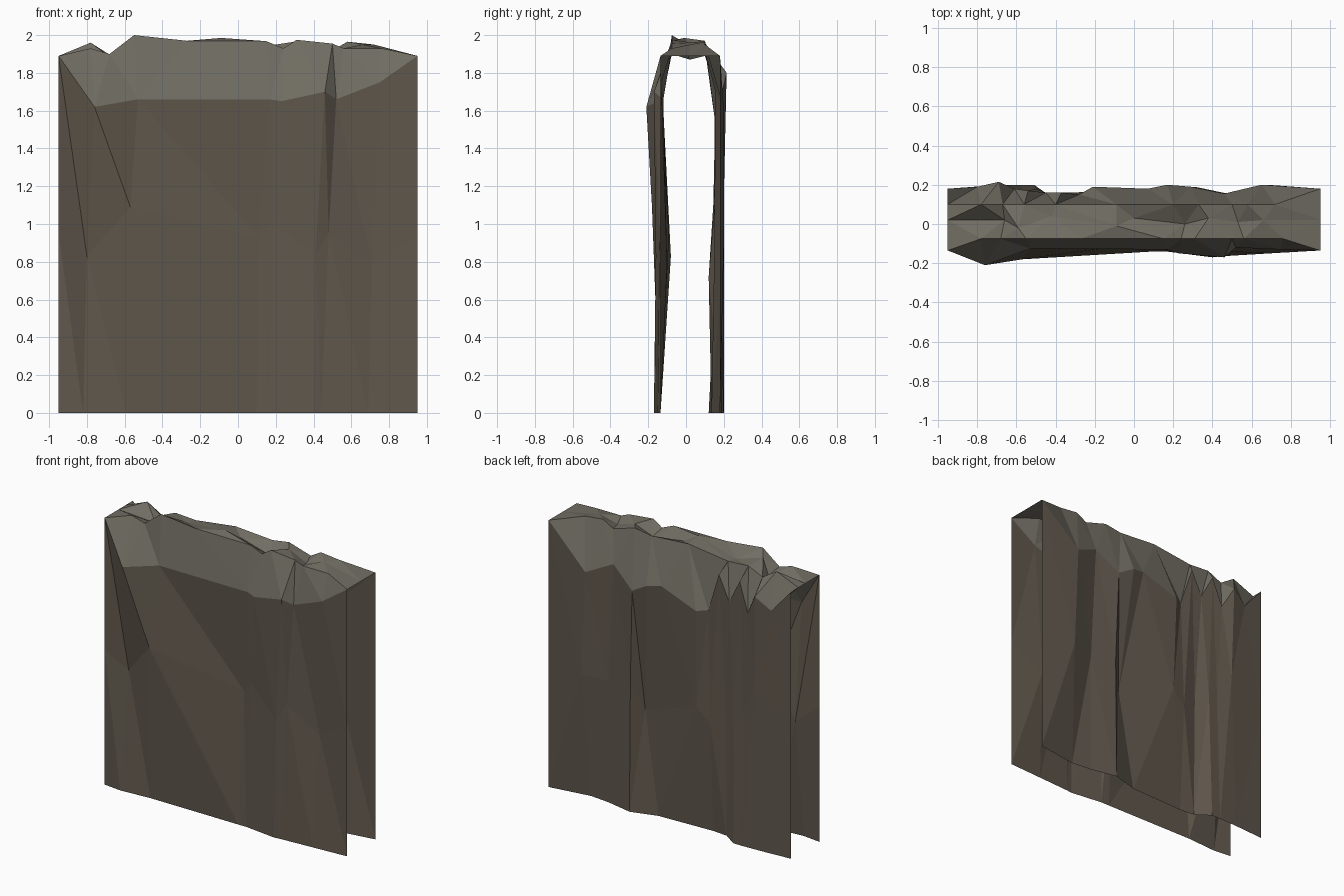
import bpy

# Rock colours
def rock(name, colour):
    m = bpy.data.materials.new(name)
    m.diffuse_color = (*colour, 1)
    return m

face_mat = rock("rock_face", (0.115, 0.095, 0.072))
top_mat = rock("rock_top", (0.165, 0.155, 0.125))


def stitch(a, b, n):
    """Triangles joining polyline a (lower) to polyline b, always taking the nearer next x."""
    i = j = 0
    la, lb = len(a), len(b)
    faces = []
    while i < la - 1 or j < lb - 1:
        step_a = j == lb - 1 or (i < la - 1 and a[i + 1][0] + a[i][0] <= b[j + 1][0] + b[j][0])
        if step_a:
            faces.append((n + i, n + i + 1, n + la + j))
            i += 1
        else:
            faces.append((n + i, n + la + j + 1, n + la + j))
            j += 1
    return faces


def sheet(name, rows, mat):
    verts, faces = [], []
    for k, row in enumerate(rows):
        if k < len(rows) - 1:
            faces += stitch(row, rows[k + 1], len(verts))
        verts += row
    me = bpy.data.meshes.new(name)
    me.from_pydata(verts, [], faces)
    me.materials.append(mat)
    ob = bpy.data.objects.new(name, me)
    bpy.context.collection.objects.link(ob)


# Front cliff columns: foot, waist, shoulder
front_foot = [(x, y, 0) for x, y in (
    (-.95, -.135), (-.82, -.15), (-.59, -.135), (.10, -.14), (.165, -.14),
    (.40, -.17), (.44, -.165), (.69, -.15), (.95, -.135))]
front_waist = [(-.95, -.135, .95), (-.80, -.08, .83), (-.57, -.18, 1.09), (.11, -.09, .93),
               (.185, -.12, 1.02), (.41, -.16, .83), (.48, -.14, .95), (.71, -.10, .78),
               (.95, -.135, .94)]
front_shoulder = [(-.95, -.135, 1.89), (-.76, -.21, 1.62), (-.53, -.125, 1.66), (.17, -.13, 1.66),
                  (.23, -.15, 1.65), (.46, -.17, 1.70), (.52, -.12, 1.66), (.75, -.13, 1.75),
                  (.95, -.135, 1.89)]

# Back cliff columns
back_foot = [(x, y, 0) for x, y in (
    (-.95, .18), (-.72, .195), (-.58, .2), (-.51, .2), (-.41, .13), (-.30, .12),
    (.12, .135), (.31, .19), (.50, .15), (.65, .135), (.95, .18))]
back_waist = [(-.95, .18, .95), (-.68, .2, 1.13), (-.57, .18, .93), (-.50, .18, .92),
              (-.41, .14, .87), (-.30, .16, .78), (-.20, .17, .87), (.235, .12, .72),
              (.31, .18, .90), (.50, .15, .86), (.68, .2, .88), (.95, .18, .945)]
back_shoulder = [(-.95, .18, 1.89), (-.80, .19, 1.72), (-.69, .215, 1.80), (-.61, .18, 1.65),
                 (-.54, .17, 1.85), (-.45, .16, 1.68), (-.37, .16, 1.85), (-.28, .15, 1.57),
                 (-.21, .19, 1.56), (.07, .18, 1.66), (.17, .2, 1.64), (.29, .19, 1.57),
                 (.46, .155, 1.70), (.65, .2, 1.61), (.95, .18, 1.89)]

# Jagged crest: front rim, middle, back rim
front_rim = [(x, -.075, z) for x, z in (
    (-.95, 1.89), (-.78, 1.93), (-.68, 1.90), (-.55, 2.0), (-.27, 1.97), (.15, 1.968),
    (.24, 1.93), (.31, 1.975), (.50, 1.955), (.56, 1.93), (.76, 1.93), (.95, 1.89))]
crest = [(x, y, z) for x, y, z in (
    (-.95, .02, 1.89), (-.66, .02, 1.87), (-.59, -.02, 1.96), (-.42, .04, 1.93), (-.09, -.01, 1.985),
    (.0, .03, 1.94), (.26, .0, 1.89), (.38, .03, 1.96), (.53, .01, 1.91), (.66, .02, 1.95),
    (.95, .02, 1.89))]
back_rim = [(x, .1, z) for x, z in (
    (-.95, 1.89), (-.78, 1.96), (-.67, 1.89), (-.56, 1.94), (-.40, 1.93), (-.09, 1.97),
    (.20, 1.95), (.33, 1.97), (.50, 1.92), (.58, 1.965), (.72, 1.95), (.95, 1.89))]

sheet("front_cliff", [front_foot, front_waist, front_shoulder], face_mat)
sheet("top_ledge", [front_shoulder, front_rim, crest, back_rim, back_shoulder], top_mat)
sheet("back_cliff", [back_shoulder, back_waist, back_foot], face_mat)
